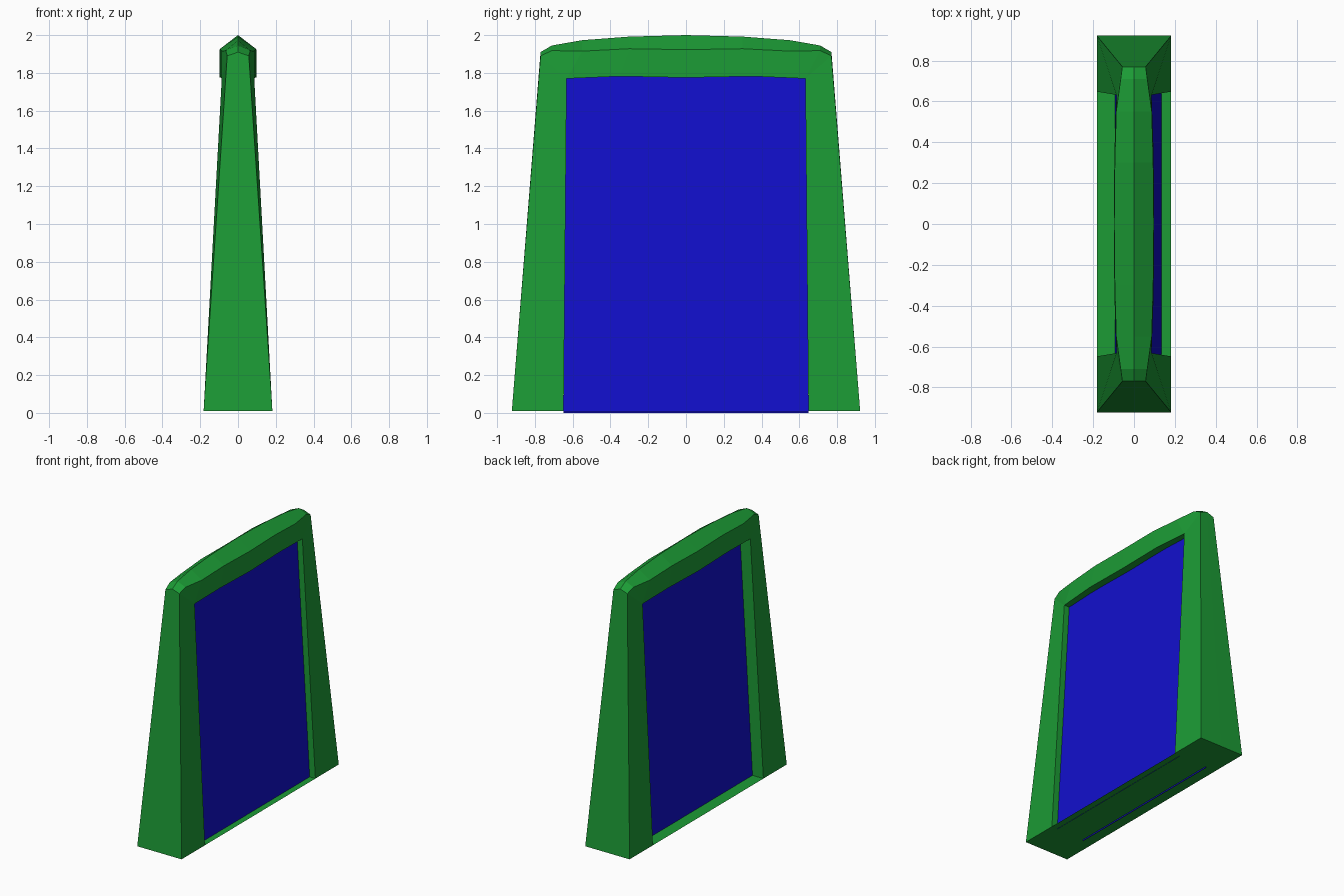
import bpy, bmesh

if "Cube" in bpy.data.objects:
    bpy.data.objects.remove(bpy.data.objects["Cube"])


def material(name, color):
    m = bpy.data.materials.new(name)
    m.diffuse_color = color
    m.use_nodes = True
    m.node_tree.nodes["Principled BSDF"].inputs["Base Color"].default_value = m.diffuse_color
    return m


green = material("green", (0.0116, 0.33, 0.036, 1))
blue = material("blue", (0.006, 0.005, 0.61, 1))


def build(name, verts, faces, mat, mirror=""):
    bm = bmesh.new()
    vs = [bm.verts.new(v) for v in verts]
    for f in faces:
        bm.faces.new([vs[i] for i in f])
    for axis in mirror:
        bmesh.ops.mirror(bm, geom=bm.verts[:] + bm.edges[:] + bm.faces[:],
                         axis=axis, merge_dist=0.0005)
        bmesh.ops.remove_doubles(bm, verts=bm.verts[:], dist=0.0005)
    if mirror:
        bmesh.ops.recalc_face_normals(bm, faces=bm.faces[:])
    me = bpy.data.meshes.new(name)
    bm.to_mesh(me)
    bm.free()
    me.materials.append(mat)
    ob = bpy.data.objects.new(name, me)
    bpy.context.collection.objects.link(ob)
    return ob


# Frame: one quarter, mirrored in x and y
ridge = [(0, 0, 2.0), (0, .3, 1.992), (0, .55, 1.973), (0, .71, 1.945), (0, .77, 1.91)]
shoulder = [(.097, 0, 1.923), (.094, .3, 1.928), (.087, .55, 1.915), (.065, .71, 1.918), (.057, .77, 1.89)]
under = [(.099, 0, 1.775), (.096, .35, 1.782), (.086, .632, 1.77)]
soffit = [(0, y, z) for x, y, z in under]
base = [(.182, .922, .01), (0, .922, .01), (.182, .648, .01), (0, .648, .01)]
R, S, U, V, B = 0, 5, 10, 13, 16
faces = [(R + i, R + i + 1, S + i + 1, S + i) for i in range(4)]       # sloped top
faces += [(S + i, S + i + 1, U + i + 1, U + i) for i in range(2)]      # header face
faces += [(U + i, U + i + 1, V + i + 1, V + i) for i in range(2)]      # header underside
faces += [(U + 2, S + 2, S + 3), (U + 2, S + 3, S + 4),
          (B, B + 2, U + 2, S + 4),                                    # post face
          (B + 1, B, S + 4, R + 4),                                    # outer end
          (B + 2, B + 3, V + 2, U + 2),                                # jamb
          (B, B + 1, B + 3, B + 2)]                                    # post bottom
build("frame", ridge + shoulder + under + soffit + base, faces, green, "XY")

# Sill joining the two posts, flush with their undersides
build("sill", [(-.182, -.648, .01), (.182, -.648, .01), (.182, .648, .01), (-.182, .648, .01)],
      [(0, 1, 2, 3)], green)

# Leaning panels, set at different depths on the two sides
for name, xb, xt, zb, order in (("right_panel", .135, .042, .008, (0, 1, 2, 3)),
                                ("left_panel", -.093, 0, 0, (3, 2, 1, 0))):
    build(name, [(xb, -.648, zb), (xb, .648, zb), (xt, .632, 1.78), (xt, -.632, 1.78)],
          [order], blue)
